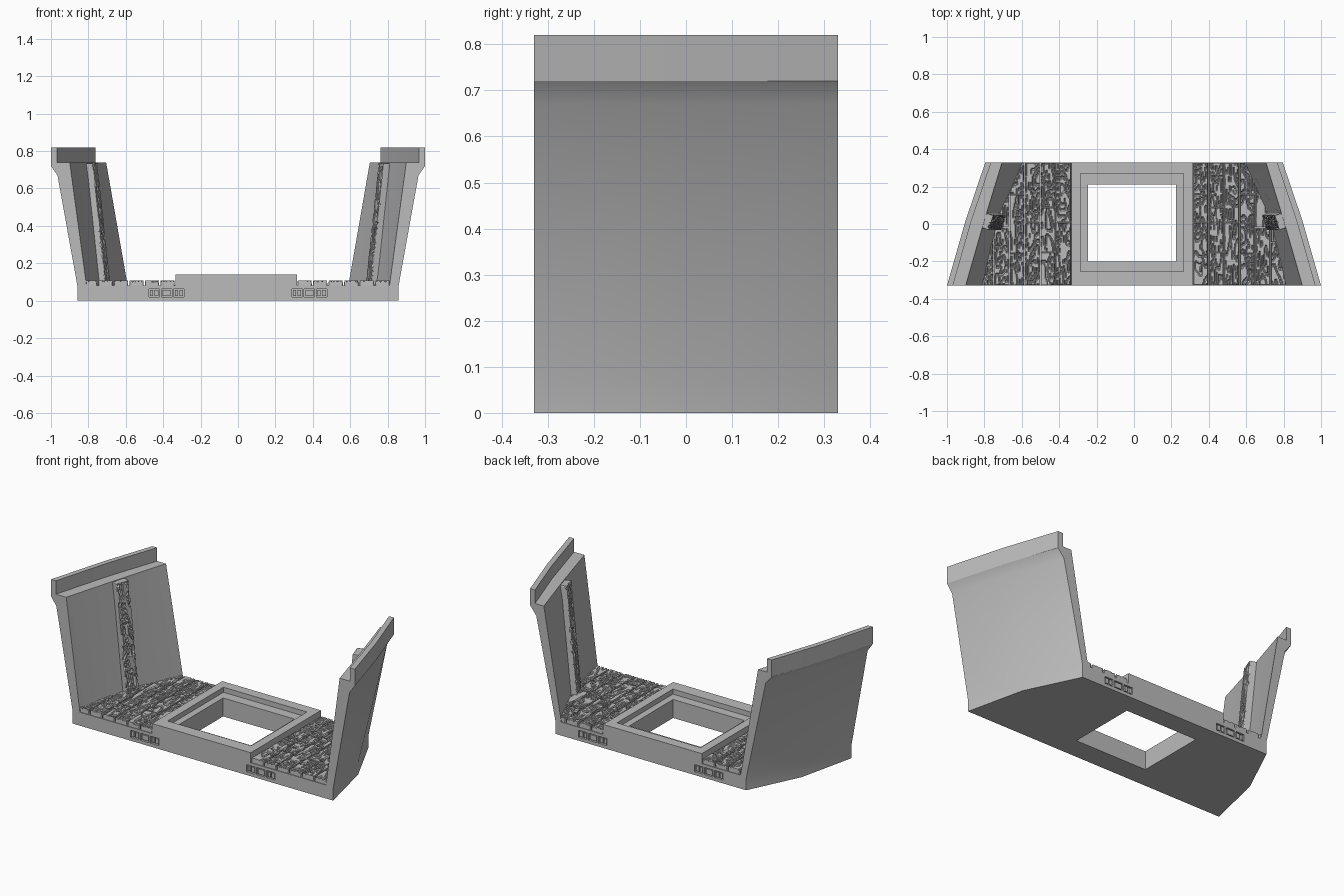
import bpy, bmesh, math
from mathutils import Vector, Matrix, noise

old = bpy.data.objects.get("Cube")
if old:
    bpy.data.objects.remove(old, do_unlink=True)

stone = bpy.data.materials.new("plain grey")
stone.use_nodes = True
GREY = (0.5, 0.5, 0.5, 1)
stone.diffuse_color = GREY
stone.node_tree.nodes["Principled BSDF"].inputs["Base Color"].default_value = GREY

DEPTH = 0.33      # half of the section's depth
KINK = 0.02       # where the hull side bends
DECK = 0.08


def finish(bm, name, recalc=True):
    if recalc:
        bmesh.ops.recalc_face_normals(bm, faces=bm.faces)
    mesh = bpy.data.meshes.new(name)
    bm.to_mesh(mesh)
    bm.free()
    mesh.materials.append(stone)
    ob = bpy.data.objects.new(name, mesh)
    bpy.context.collection.objects.link(ob)
    return ob


def boxes(name, spans):
    """One object made of boxes given as (x0, x1, y0, y1, z0, z1)."""
    bm = bmesh.new()
    for x0, x1, y0, y1, z0, z1 in spans:
        size = Matrix.Diagonal((x1 - x0, y1 - y0, z1 - z0, 1))
        mid = Matrix.Translation(((x0 + x1) / 2, (y0 + y1) / 2, (z0 + z1) / 2))
        bmesh.ops.create_cube(bm, size=1, matrix=mid @ size)
    return finish(bm, name)


def activate(ob):
    bpy.ops.object.select_all(action='DESELECT')
    ob.select_set(True)
    bpy.context.view_layer.objects.active = ob


def cut(ob, cutter):
    mod = ob.modifiers.new("cut", 'BOOLEAN')
    mod.operation = 'DIFFERENCE'
    mod.solver = 'EXACT'
    mod.object = cutter
    activate(ob)
    bpy.ops.object.modifier_apply(modifier=mod.name)
    bpy.data.objects.remove(cutter, do_unlink=True)


# Hull: half section at the front, with the inward shift at the kink and the back
SECTION = [  # x, z, shift at kink, shift at back
    (0.857, 0, 0.08, 0.23), (0.857, 0.07, 0.08, 0.23),
    (0.965, 0.67, 0.10, 0.21), (1.0, 0.72, 0.10, 0.205),
    (1.0, 0.82, 0.10, 0.205), (0.968, 0.82, 0.10, 0.205),
    (0.968, 0.74, 0.10, 0.205), (0.90, 0.74, 0.10, 0.195),
    (0.81, DECK, 0.08, 0.22)]

bm = bmesh.new()
rings = []
for i, y in enumerate((-DEPTH, KINK, DEPTH)):
    half = [(x - (0, a, b)[i], z) for x, z, a, b in SECTION]
    loop = half + [(-x, z) for x, z in reversed(half)]
    rings.append([bm.verts.new((x, y, z)) for x, z in loop])
count = len(rings[0])
for a, b in zip(rings, rings[1:]):
    for j in range(count):
        k = (j + 1) % count
        bm.faces.new((a[j], a[k], b[k], b[j]))
bm.faces.new(rings[0])
bm.faces.new(rings[-1])
hull = finish(bm, "hull")

# Hatch opening through the hull, with a stepped coaming around it
HOLE = (-0.245, 0.225, -0.20, 0.21)
cut(hull, boxes("hatch_cutter", [(*HOLE, -0.1, 0.3)]))
coaming = boxes("hatch_coaming", [(-0.335, 0.315, -DEPTH, DEPTH, DECK, 0.14)])
cut(coaming, boxes("rim_cutter", [(-0.285, 0.265, -0.255, 0.27, 0.11, 0.3)]))
cut(coaming, boxes("hatch_cutter", [(*HOLE, -0.1, 0.3)]))

# Small connector sockets on the front and back edges
pockets, plates = [], []
for side in (-1, 1):
    for end in (-1, 1):
        for n in range(3):
            x = side * 0.382 + (n - 1) * 0.066
            y0, y1 = sorted((end * (DEPTH - 0.014), end * (DEPTH + 0.02)))
            pockets.append((x - 0.028, x + 0.028, y0, y1, 0.02, 0.062))
            p0, p1 = sorted((end * (DEPTH - 0.02), end * (DEPTH - 0.002)))
            if n == 1:
                plates.append((x - 0.022, x + 0.022, p0, p1, 0.026, 0.056))
            else:
                plates.append((x - 0.022, x - 0.006, p0, p1, 0.026, 0.056))
                plates.append((x + 0.002, x + 0.022, p0, p1, 0.026, 0.056))
cut(hull, boxes("socket_cutter", pockets))
boxes("socket_plates", plates)

activate(hull)
bpy.ops.object.shade_smooth_by_angle(angle=math.radians(30))


def wall_limit(y):
    """Half width of the deck at y, reaching a little into the wall."""
    if y < KINK:
        x = 0.81 - 0.08 * (y + DEPTH) / (KINK + DEPTH)
    else:
        x = 0.73 - 0.14 * (y - KINK) / (DEPTH - KINK)
    return x + 0.025


def plank(bm, place, width, length, height, seed):
    """Board with carved wood grain; place maps local points to the model."""
    nx, ny = round(width / 0.004), round(length / 0.006)
    made = bmesh.ops.create_grid(bm, x_segments=nx, y_segments=ny, size=1)["verts"]
    for v in made:
        u, w = v.co.x, v.co.y
        z = 0
        if max(abs(u), abs(w)) < 0.999:
            u *= 0.96 / (1 - 2 / nx)
            w *= 0.99 / (1 - 2 / ny)
            grain = noise.noise(Vector((u * width * 14, w * length * 3.2, seed * 7.3)))
            z = height - (0.008 if (grain * 4) % 1 < 0.25 else 0)
        v.co = place(Vector((u * width / 2, w * length / 2, z)))
    return made


# Deck planks in columns with staggered butt joints
JOINTS = [(0.01,), (-0.15, 0.09), (0.01,), (-0.16, 0.16), (-0.02,), (-0.1,)]
seed = 0
for side, start, name in ((-1, 0.335, "right_deck"), (1, 0.315, "left_deck")):
    bm = bmesh.new()
    for col, joints in enumerate(JOINTS):
        inner = start + col * 0.083
        ends = [-DEPTH + 0.001, *joints, DEPTH - 0.001]
        for y0, y1 in zip(ends, ends[1:]):
            seed += 1
            if wall_limit(y0) < inner:
                continue

            def place(p):
                y = p.y + (y0 + y1) / 2
                x = min(inner + 0.0415 + p.x, wall_limit(y))
                return Vector((side * x, y, DECK + p.z))

            plank(bm, place, 0.077, y1 - y0 - 0.006, 0.028, seed)
    if side < 0:
        bmesh.ops.reverse_faces(bm, faces=bm.faces)
    bmesh.ops.dissolve_degenerate(bm, dist=0.00001, edges=bm.edges)
    finish(bm, name, recalc=False)

# Wooden posts leaning on the inside of each wall at the bend
for side, name in ((-1, "right_post"), (1, "left_post")):
    foot, head = Vector((0.735, KINK, DECK)), Vector((0.805, KINK, 0.735))
    up = (head - foot).normalized()
    along = Vector((-0.31, 0.95, 0)).normalized()
    along = (along - up * along.dot(up)).normalized()
    inward = up.cross(along)
    if inward.x > 0:
        inward.negate()
    middle = (foot + head) / 2

    def place(p):
        q = middle + along * p.x + up * p.y + inward * p.z
        return Vector((side * q.x, q.y, q.z))

    bm = bmesh.new()
    plank(bm, place, 0.085, (head - foot).length, 0.042, 50 + side)
    bm.normal_update()
    facing = sum((f.normal.x * f.calc_area() for f in bm.faces))
    if facing * side > 0:
        bmesh.ops.reverse_faces(bm, faces=bm.faces)
    finish(bm, name, recalc=False)
